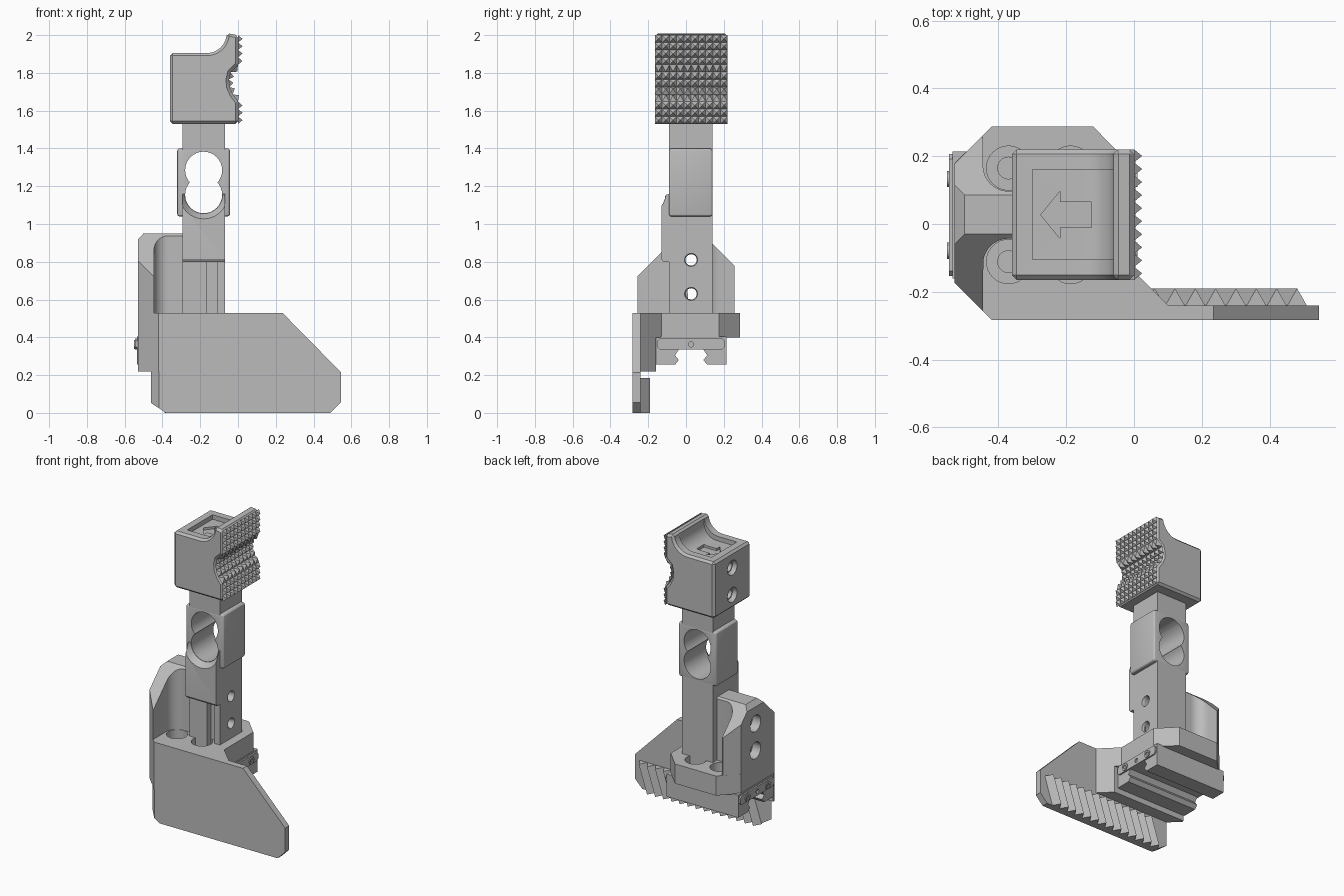
import bpy, bmesh, math
from mathutils import Vector

cube = bpy.data.objects.get("Cube")
if cube:
    bpy.data.objects.remove(cube)

grey = bpy.data.materials.new("plain grey")
grey.use_nodes = True
COLOUR = (0.5, 0.5, 0.5, 1)
grey.diffuse_color = COLOUR
grey.node_tree.nodes["Principled BSDF"].inputs["Base Color"].default_value = COLOUR

MID = 0.027                      # shared centre line of post, head and clamp
PLACE = {"x": lambda a, b, d: (d, a, b),
         "y": lambda a, b, d: (a, d, b),
         "z": lambda a, b, d: (a, b, d)}


def finish(name, bm):
    bmesh.ops.recalc_face_normals(bm, faces=bm.faces)
    mesh = bpy.data.meshes.new(name)
    bm.to_mesh(mesh)
    bm.free()
    mesh.materials.append(grey)
    ob = bpy.data.objects.new(name, mesh)
    bpy.context.collection.objects.link(ob)
    return ob


def prism(name, pts, axis, lo, hi):
    """Extrude a 2D outline along an axis."""
    bm = bmesh.new()
    ends = [[bm.verts.new(PLACE[axis](a, b, d)) for a, b in pts] for d in (lo, hi)]
    bm.faces.new(ends[0])
    bm.faces.new(ends[1])
    n = len(pts)
    for i in range(n):
        j = (i + 1) % n
        bm.faces.new((ends[0][i], ends[0][j], ends[1][j], ends[1][i]))
    return finish(name, bm)


def box(name, x, y, z):
    return prism(name, [(x[0], y[0]), (x[1], y[0]), (x[1], y[1]), (x[0], y[1])], "z", *z)


def arc(a, b, r, start, end, n=10):
    angles = [math.radians(start + (end - start) * i / n) for i in range(n + 1)]
    return [(a + r * math.cos(t), b + r * math.sin(t)) for t in angles]


def rod(name, axis, a, b, r, lo, hi, r2=None):
    """Cylinder, or a cone when r2 is given."""
    ob = prism(name, arc(a, b, r, 0, 360, 32)[:-1], axis, lo, hi)
    if r2 is not None:
        c = Vector(PLACE[axis](a, b, hi))
        for v in ob.data.vertices[32:]:
            v.co = c + (v.co - c) * (r2 / r)
    return ob


def bake(ob):
    dg = bpy.context.evaluated_depsgraph_get()
    mesh = bpy.data.meshes.new_from_object(ob.evaluated_get(dg))
    ob.modifiers.clear()
    ob.data = mesh


def boolean(ob, tools, op="DIFFERENCE"):
    for tool in tools:
        m = ob.modifiers.new("bool", "BOOLEAN")
        m.operation, m.solver, m.object = op, "EXACT", tool
        bake(ob)
        bpy.data.objects.remove(tool)


def bevel(ob, width, segments=1):
    m = ob.modifiers.new("bevel", "BEVEL")
    m.width, m.segments = width, segments
    m.limit_method, m.angle_limit = "ANGLE", math.radians(60)
    bake(ob)


# Head block with hollow top slope and a notched grip face
H0, H1, HY0, HY1 = 1.53, 2.0, -0.165, 0.22


def grip_x(z):
    t = (z - 1.755) / 0.085
    return -0.05 * math.sqrt(1 - t * t) if abs(t) < 1 else 0.0


ROWS, COLS = 12, 10
levels = [H0 + (H1 - H0) * i / ROWS for i in range(ROWS + 1)]
grip = [(grip_x(z), z) for z in levels]
head = prism("head_block", [(-0.36, H0)] + grip + arc(-0.165, 2.01, 0.105, 0, -90)
             + [(-0.36, 1.905)], "y", HY0, HY1)
bevel(head, 0.014)
recess = prism("recess", [(-0.30, 1.875)] + arc(-0.15, 1.965, 0.09, -90, 0)
               + [(-0.06, 2.1), (-0.30, 2.1)], "y", -0.105, 0.16)
half_arrow = [(-0.275, 0), (-0.218, 0.07), (-0.218, 0.038), (-0.125, 0.038)]
arrow = prism("arrow", [(x, MID + y) for x, y in half_arrow]
              + [(x, MID - y) for x, y in half_arrow[:0:-1]], "z", 1.86, 1.9)
boolean(head, [recess, arrow])
for z in (1.62, 1.80):
    boolean(head, [rod("sink", "x", MID, z, 0.052, -0.365, -0.335, 0.036),
                   rod("bore", "x", MID, z, 0.03, -0.38, -0.2)])

# Pyramid teeth following the grip face
bm = bmesh.new()
step = (HY1 - HY0) / COLS
for (xa, za), (xb, zb) in zip(grip, grip[1:]):
    out = Vector((zb - za, 0, xa - xb)).normalized() * 0.024
    for c in range(COLS):
        ya, yb = HY0 + c * step, HY0 + (c + 1) * step
        base = [bm.verts.new(p) for p in ((xa, ya, za), (xa, yb, za), (xb, yb, zb), (xb, ya, zb))]
        tip = bm.verts.new(sum((v.co for v in base), Vector()) / 4 + out)
        bm.faces.new(base)
        for i in range(4):
            bm.faces.new((base[i], base[(i + 1) % 4], tip))
finish("grip_teeth", bm)

# Post with collar, front pad and double-round window
PX, PY = (-0.295, -0.07), (-0.09, 0.14)
post = box("post", PX, PY, (0.45, 1.56))
collar = box("collar", (-0.322, -0.042), (PY[0] - 0.001, PY[1] + 0.001), (1.04, 1.40))
bevel(collar, 0.014, 3)
pad = prism("front_pad", [(-0.08, 0.8), (-0.12, 0.8), (-0.13, 0.815), (-0.13, 1.09),
                          (-0.122, 1.13), (-0.105, 1.155), (-0.08, 1.16)], "x", *PX)
for ob in (post, collar, pad):
    for z in (1.155, 1.285):
        boolean(ob, [rod("window", "y", -0.182, z, 0.098, -0.3, 0.3)])
boolean(pad, [rod("flare", "y", -0.182, 1.155, 0.135, -0.14, -0.088, 0.098)])
boolean(post, [box("groove", (-0.165, -0.11), (-0.2, -0.05), (0.4, 0.82))])

# Upright bracket with concave fillets beside the post
half_web = [(-0.53, 0.15), (-0.445, 0.235)] + arc(-0.37, 0.145, 0.075, 180, 270) + [(-0.28, 0.07)]
bracket = prism("rear_bracket", [(x, MID + y) for x, y in half_web]
                + [(x, MID - y - (0.05 if y > 0.14 and x < -0.44 else 0)) for x, y in half_web[::-1]],
                "z", 0.5, 0.95)
boolean(bracket, [
    prism("shoulders", [(-0.26, 0.4), (-0.26, 0.72), (-0.027, 0.953), (0.083, 0.953),
                        (0.256, 0.78), (0.256, 0.4)], "x", -0.6, -0.2),
    prism("crown", [(-0.6, 0.4), (-0.6, 0.85), (-0.495, 0.955), (-0.2, 0.955), (-0.2, 0.4)],
          "y", -0.4, 0.4)], "INTERSECT")

# Cross bolts through bracket and post
for z in (0.63, 0.81):
    for ob in (bracket, post):
        boolean(ob, [rod("bolt_hole", "x", MID, z, 0.03, -0.7, 0.1)])
    boolean(bracket, [rod("counterbore", "x", MID, z, 0.055, -0.6, -0.47)])
    boolean(post, [rod("mouth", "x", MID, z, 0.038, -0.06, -0.085, 0.03)])

# Base slab with counterbored screw holes
FRONT, PLATE_Y = -0.283, -0.24
slab = prism("base_slab", [(-0.42, FRONT), (0.1, FRONT), (0.1, PLATE_Y), (-0.01, -0.13),
                           (-0.01, 0.175), (-0.12, 0.287), (-0.42, 0.287), (-0.53, 0.178),
                           (-0.53, -0.173)], "z", 0.40, 0.53)
for x in (-0.37, -0.187):
    for y in (MID - 0.138, MID + 0.138):
        boolean(slab, [rod("pocket", "z", x, y, 0.065, 0.46, 0.6),
                       rod("screw_hole", "z", x, y, 0.032, 0.42, 0.6)])

# Thick rib behind the shield plate
prism("front_rib", [(-0.42, FRONT), (0.1, FRONT), (0.1, PLATE_Y), (0.02, -0.16),
                    (-0.53, -0.16), (-0.53, -0.173)], "z", 0.218, 0.402)

# Shield plate with clipped corners
shield = prism("shield_plate", [(-0.465, 0.055), (-0.38, 0), (0.49, 0), (0.545, 0.055),
                                (0.545, 0.215), (0.235, 0.53), (-0.465, 0.53)], "y", FRONT, PLATE_Y)
boolean(shield, [prism("corner", [(-0.5, FRONT - 0.08), (-0.34, FRONT - 0.08), (-0.465, PLATE_Y + 0.005),
                                  (-0.5, PLATE_Y + 0.04)], "z", -0.1, 0.6)])

# Slanted ridges on the back of the shield
PITCH = 0.06
for i in range(14):
    x = -0.36 + i * PITCH
    ridge = prism("ridge_%d" % (i + 1), [(x - PITCH / 2, PLATE_Y - 0.003), (x + PITCH / 2, PLATE_Y - 0.003),
                                         (x, -0.19)], "z", 0.0, 0.185)
    for v in ridge.data.vertices:
        v.co.x += 0.33 * v.co.z

# Rail clamp with undercut jaws
half_clamp = [(0.187, 0.405), (0.187, 0.255), (0.085, 0.255), (0.065, 0.28),
              (0.085, 0.305), (0.065, 0.335)]
clamp = prism("rail_clamp", [(MID + y, z) for y, z in half_clamp]
              + [(MID - y, z) for y, z in half_clamp[::-1]], "x", -0.535, -0.005)
for side, x, end in (("rear", -0.545, -0.53), ("fore", -0.01, 0.005)):
    strip = prism("clamp_strip_" + side, [(MID - 0.18, 0.35), (MID - 0.165, 0.335), (MID + 0.165, 0.335),
                                          (MID + 0.18, 0.35), (MID + 0.18, 0.38), (MID + 0.165, 0.395),
                                          (MID - 0.165, 0.395), (MID - 0.18, 0.38)], "x", x, end)
    boolean(strip, [rod("pin_hole", "x", MID, 0.363, 0.014, x - 0.1, end + 0.1)])
    for y in (MID - 0.106, MID + 0.106):
        screw = rod("clamp_screw_" + side, "x", y, 0.363, 0.024, x - 0.006, end + 0.006)
        boolean(screw, [prism("hex", arc(y, 0.363, 0.013, 0, 360, 6)[:-1], "x", *((x - 0.1, x)
                              if side == "rear" else (end, end + 0.1)))])

# Smooth rounded walls, crisp edges
for ob in bpy.context.collection.objects:
    if ob.type == "MESH" and ob.active_material == grey and "teeth" not in ob.name:
        bpy.ops.object.select_all(action="DESELECT")
        ob.select_set(True)
        bpy.context.view_layer.objects.active = ob
        bpy.ops.object.shade_smooth_by_angle(angle=math.radians(25))
